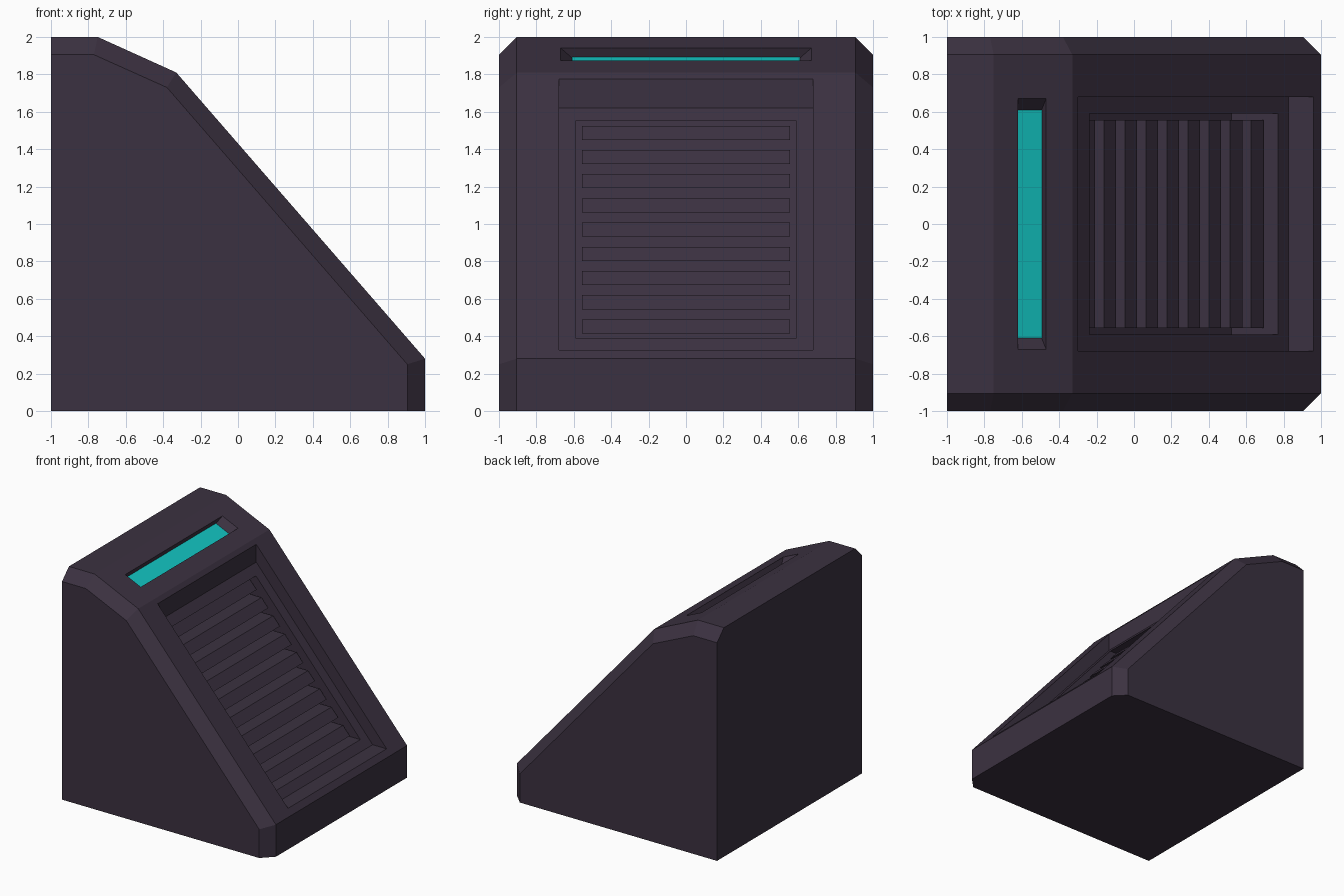
import bpy
import bmesh

if "Cube" in bpy.data.objects:
    bpy.data.objects.remove(bpy.data.objects["Cube"], do_unlink=True)


def material(name, rgb):
    mat = bpy.data.materials.new(name)
    mat.use_nodes = True
    mat.diffuse_color = (*rgb, 1)
    mat.node_tree.nodes["Principled BSDF"].inputs["Base Color"].default_value = (*rgb, 1)
    return mat


PURPLE = material("dark purple", (0.044, 0.031, 0.052))
TEAL = material("teal", (0.006, 0.56, 0.54))


def loft(name, sections, mat):
    """Solid through matching rings of points, capped at both ends."""
    bm = bmesh.new()
    rings = [[bm.verts.new(p) for p in ring] for ring in sections]
    for a, b in zip(rings, rings[1:]):
        for i in range(len(a)):
            j = (i + 1) % len(a)
            bm.faces.new((a[i], a[j], b[j], b[i]))
    bm.faces.new(rings[0])
    bm.faces.new(rings[-1])
    bmesh.ops.recalc_face_normals(bm, faces=bm.faces)
    mesh = bpy.data.meshes.new(name)
    bm.to_mesh(mesh)
    bm.free()
    mesh.materials.append(mat)
    obj = bpy.data.objects.new(name, mesh)
    bpy.context.collection.objects.link(obj)
    return obj


def section(profile, y):
    return [(x, y, z) for x, z in profile]


def prism(name, profile, half, mat=PURPLE):
    return loft(name, [section(profile, -half), section(profile, half)], mat)


def shifted(profile, dx, dz=0):
    return [(x + dx, z + dz) for x, z in profile]


def cut(target, cutter):
    cutter.hide_render = True
    mod = target.modifiers.new("cut", 'BOOLEAN')
    mod.operation = 'DIFFERENCE'
    mod.solver = 'EXACT'
    mod.object = cutter
    bpy.context.view_layer.objects.active = target
    bpy.ops.object.modifier_apply(modifier=mod.name)
    bpy.data.objects.remove(cutter, do_unlink=True)


# Wedge body with chamfered side edges
outer = [(-1, 0), (1, 0), (1, 0.28), (-0.33, 1.81), (-0.75, 2), (-1, 2)]
inner = [(-1, 0), (0.905, 0), (0.905, 0.25), (-0.38, 1.73), (-0.77, 1.905), (-1, 1.905)]
body = loft("body", [section(inner, -1), section(outer, -0.905),
                     section(outer, 0.905), section(inner, 1)], PURPLE)

# Shallow recess in the slope
cut(body, prism("recess_cutter", [(-0.3, 1.9), (-0.3, 1.62), (0.825, 0.326),
                                  (1.2, 0.326), (1.2, 1.9)], 0.68))

# Deep vent cavity inside the recess
rim = [(-0.24, 1.55), (0.77, 0.39)]
cut(body, prism("cavity_cutter", shifted(rim, -0.25) + shifted(rim, 0.1)[::-1], 0.59))

# Light slot near the top, with flared ends
slot = [(-0.62, 1.941), (-0.47, 1.873)]
floor = shifted(slot, -0.024, -0.053)
above = shifted(slot, 0.024, 0.053)


def flared(sign):
    return section(floor, sign * 0.61) + section(above[::-1], sign * 0.73)


cut(body, loft("slot_cutter", [flared(-1), flared(1)], PURPLE))
prism("light_strip", floor + shifted(floor, 0.003, 0.006)[::-1], 0.61, TEAL)

# Vent slats
SLOPE = 1.15
for i in range(9):
    top = 1.525 - i * 0.1294
    front = [((1.21 - z) / SLOPE, z) for z in (top, top - 0.075)]
    prism(f"vent_slat_{i + 1}", front + shifted(front, -0.196)[::-1], 0.555)
